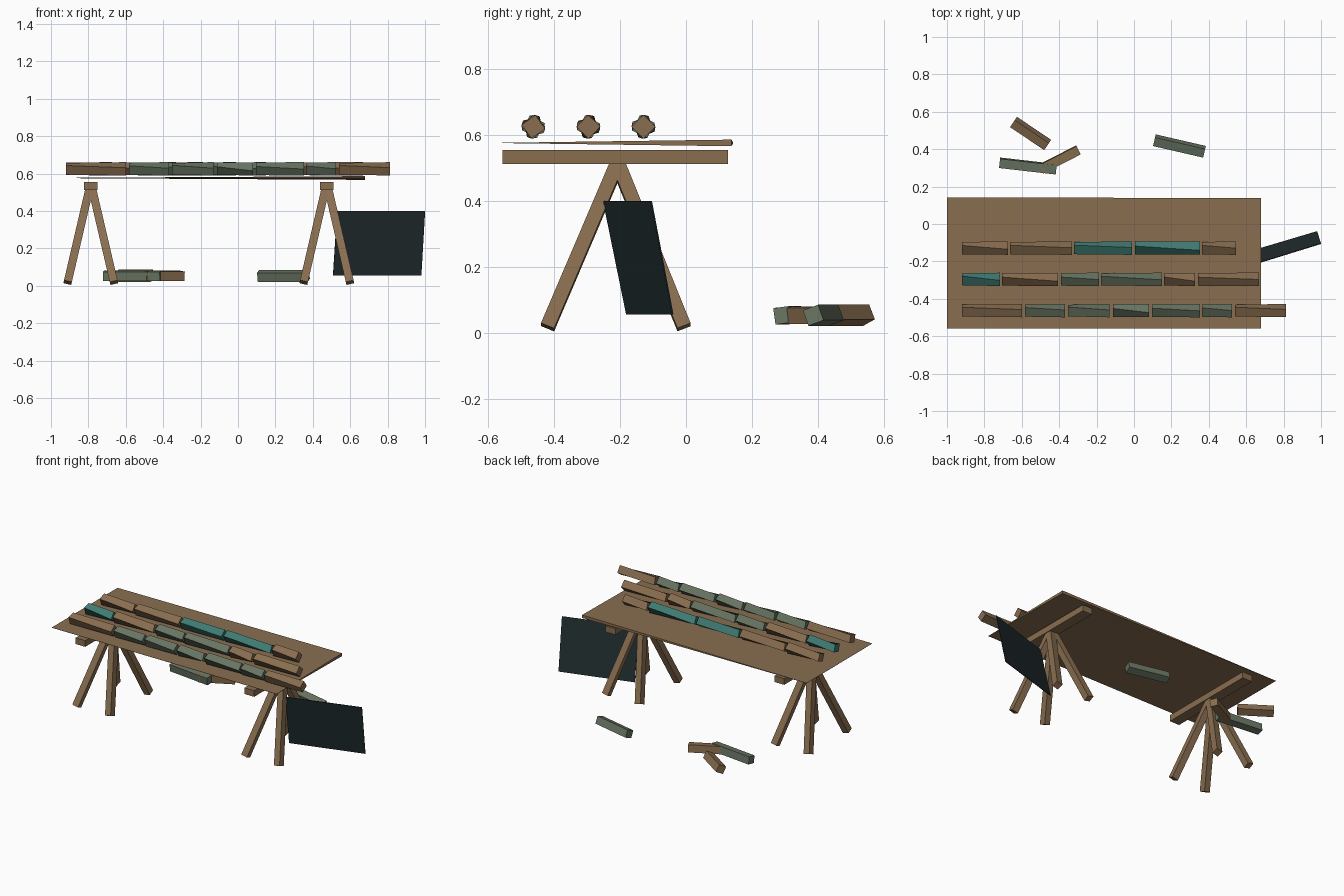
import bpy, bmesh, math, random
from mathutils import Vector, Matrix

random.seed(4)
cube = bpy.data.objects.get("Cube")
if cube:
    bpy.data.objects.remove(cube, do_unlink=True)


def material(name, rgb):
    m = bpy.data.materials.new(name)
    m.use_nodes = True
    m.diffuse_color = (*rgb, 1)
    m.node_tree.nodes["Principled BSDF"].inputs["Base Color"].default_value = (*rgb, 1)
    return m


BROWN = material("wood brown", (0.25, 0.155, 0.08))
GREEN = material("grey green stone", (0.14, 0.18, 0.125))
TEAL = material("teal stone", (0.05, 0.2, 0.17))
DARK = material("dark slate", (0.016, 0.027, 0.029))


def add_object(name, bm, mat):
    bmesh.ops.recalc_face_normals(bm, faces=bm.faces)
    mesh = bpy.data.meshes.new(name)
    bm.to_mesh(mesh)
    bm.free()
    mesh.materials.append(mat)
    ob = bpy.data.objects.new(name, mesh)
    bpy.context.collection.objects.link(ob)
    return ob


def loft(name, ring_a, ring_b, mat):
    """Join two four-cornered rings into a closed solid."""
    bm = bmesh.new()
    a = [bm.verts.new(p) for p in ring_a]
    b = [bm.verts.new(p) for p in ring_b]
    bm.faces.new(a)
    bm.faces.new(b)
    for i in range(4):
        j = (i + 1) % 4
        bm.faces.new((a[i], a[j], b[j], b[i]))
    return add_object(name, bm, mat)


def bar(name, start, end, side, mat, roll=0, twist=0):
    """Square bar between two points, rolled and twisted about its axis."""
    start, end = Vector(start), Vector(end)
    axis = (end - start).normalized()
    ref = Vector((0, 1, 0)) if abs(axis.z) > 0.7 else Vector((0, 0, 1))
    u = axis.cross(ref).normalized()

    def ring(centre, degrees):
        return [centre + Matrix.Rotation(math.radians(degrees + 45 + 90 * k), 3, axis)
                @ u * side * math.sqrt(0.5) for k in range(4)]
    return loft(name, ring(start, roll), ring(end, roll + twist), mat)


# Trestles: a cross beam on four splayed legs
for side_name, cx in (("right", -0.787), ("left", 0.475)):
    beam_bm = bmesh.new()
    bmesh.ops.create_cube(beam_bm, size=1, matrix=Matrix.Translation((cx, -0.215, 0.533))
                          @ Matrix.Diagonal((0.072, 0.685, 0.042, 1)))
    add_object(side_name + "_trestle_beam", beam_bm, BROWN)
    for sx in (-1, 1):
        for end_name, foot_y, top_y in (("front", -0.42, -0.203), ("back", -0.006, -0.212)):
            bar(f"{side_name}_trestle_{end_name}_leg", (cx + sx * 0.124, foot_y, 0.017),
                (cx + sx * 0.006, top_y, 0.525), 0.043, BROWN)

# Table board, thickening toward its back left corner
corners = [(-1, -0.56), (0.68, -0.56), (0.68, 0.138), (-1, 0.143)]
thick = [0.001, 0.001, 0.02, 0.001]
loft("table_board",
     [(x, y, 0.576 - t / 2) for (x, y), t in zip(corners, thick)],
     [(x, y, 0.576 + t / 2) for (x, y), t in zip(corners, thick)], BROWN)

# Core samples laid end to end in three rows
rows = {
    "front": (-0.463, [(-0.92, -0.60, BROWN), (-0.583, -0.37, GREEN), (-0.353, -0.13, GREEN),
                       (-0.112, 0.08, GREEN), (0.096, 0.353, GREEN), (0.364, 0.524, GREEN),
                       (0.54, 0.813, BROWN)]),
    "middle": (-0.296, [(-0.92, -0.716, TEAL), (-0.706, -0.406, BROWN), (-0.39, -0.187, GREEN),
                        (-0.176, 0.15, GREEN), (0.16, 0.326, BROWN), (0.342, 0.668, BROWN)]),
    "back": (-0.129, [(-0.92, -0.674, BROWN), (-0.663, -0.332, BROWN), (-0.32, -0.01, TEAL),
                      (0.005, 0.353, TEAL), (0.364, 0.545, BROWN)]),
}
for row_name, (y, pieces) in rows.items():
    for x0, x1, mat in pieces:
        bar(row_name + "_row_core", (x0, y, 0.625), (x1, y, 0.625), 0.051, mat,
            random.uniform(12, 28), random.uniform(18, 40))

# Loose pieces on the ground behind the table
for x, y, angle, length, mat, roll in (
        (0.243, 0.417, -13, 0.275, GREEN, 20), (-0.567, 0.31, -6.5, 0.305, GREEN, 8),
        (-0.553, 0.484, -34, 0.22, BROWN, 25), (-0.397, 0.345, 27, 0.225, BROWN, 5)):
    c = Vector((x, y, 0.053))
    d = Vector((math.cos(math.radians(angle)), math.sin(math.radians(angle)), 0)) * length / 2
    bar("loose_core", c - d, c + d, 0.05, mat, roll)

# Dark panel leaning beside the left trestle
panel = [Vector(p) for p in ((0.508, -0.18, 0.056), (0.98, -0.04, 0.056),
                             (1.0, -0.105, 0.399), (0.53, -0.25, 0.399))]
normal = (panel[1] - panel[0]).cross(panel[3] - panel[0]).normalized() * 0.002
loft("leaning_panel", [p - normal for p in panel], [p + normal for p in panel], DARK)
